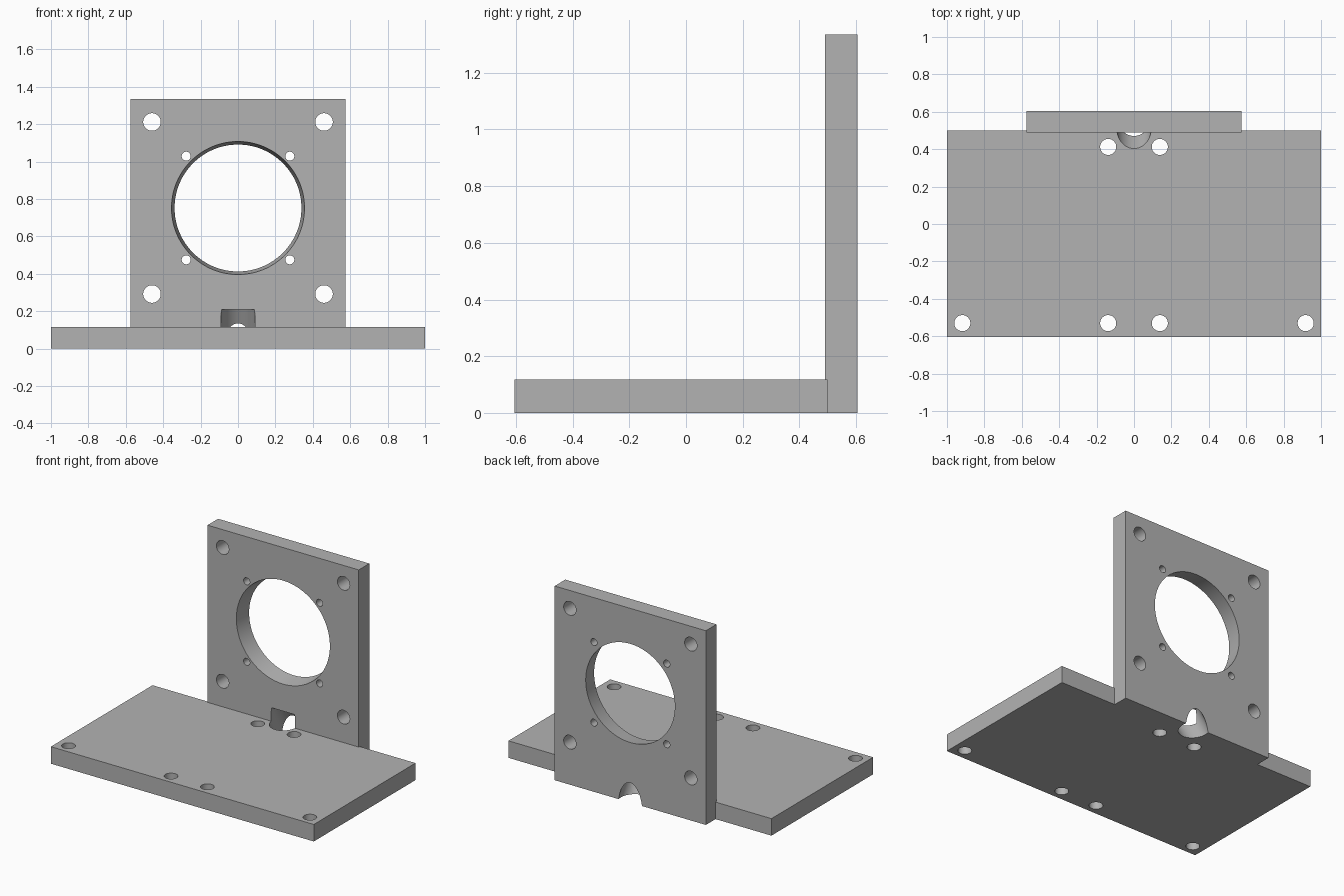
import bpy
import bmesh
from math import radians
from mathutils import Matrix, Vector

cube = bpy.data.objects.get("Cube")
if cube:
    bpy.data.objects.remove(cube, do_unlink=True)

grey = bpy.data.materials.new("plain grey")
grey.use_nodes = True
grey.diffuse_color = (0.45, 0.45, 0.45, 1)
grey.node_tree.nodes["Principled BSDF"].inputs["Base Color"].default_value = grey.diffuse_color


def add_box(bm, lo, hi):
    lo, hi = Vector(lo), Vector(hi)
    matrix = Matrix.Translation((lo + hi) / 2) @ Matrix.Diagonal((*(hi - lo), 1))
    bmesh.ops.create_cube(bm, size=1, matrix=matrix)


def add_cone(bm, centre, r1, r2, depth, tilt=0, sides=48):
    """Cylinder or cone whose axis is tilted about x."""
    matrix = Matrix.Translation(centre) @ Matrix.Rotation(radians(tilt), 4, 'X')
    bmesh.ops.create_cone(bm, cap_ends=True, segments=sides, radius1=r1,
                          radius2=r2, depth=depth, matrix=matrix)


def make_object(name, bm):
    mesh = bpy.data.meshes.new(name)
    bm.to_mesh(mesh)
    bm.free()
    mesh.materials.append(grey)
    obj = bpy.data.objects.new(name, mesh)
    bpy.context.collection.objects.link(obj)
    return obj


def cut(target, cutter):
    cutter.hide_render = True
    mod = target.modifiers.new("cut", 'BOOLEAN')
    mod.operation = 'DIFFERENCE'
    mod.solver = 'EXACT'
    mod.object = cutter
    bpy.context.view_layer.objects.active = target
    bpy.ops.object.modifier_apply(modifier=mod.name)


# Main bodies
FRONT, BACK, THICK = 0.49, 0.605, 0.117
bm = bmesh.new()
add_box(bm, (-1, -BACK, 0), (1, 0.5, THICK))
base = make_object("base_plate", bm)

bm = bmesh.new()
add_box(bm, (-0.575, FRONT, 0), (0.575, BACK, 1.335))
upright = make_object("upright_plate", bm)

# Seat in the base where the upright stands
bm = bmesh.new()
add_box(bm, (-0.575, FRONT, -0.1), (0.575, 0.7, 0.3))
seat = make_object("seat_cutter", bm)

# Tapered bore and the two square hole patterns of the upright
MID_Y, BORE_Z = (FRONT + BACK) / 2, 0.752
bm = bmesh.new()
add_cone(bm, (0, MID_Y, BORE_Z), 0.363, 0.332, 0.215, -90, 128)
for offset, radius in ((0.46, 0.047), (0.277, 0.024)):
    for sx in (-1, 1):
        for sz in (-1, 1):
            add_cone(bm, (sx * offset, MID_Y, BORE_Z + sz * offset),
                     radius, radius, 0.3, -90)
upright_holes = make_object("upright_hole_cutter", bm)

# Screw holes of the base
bm = bmesh.new()
for x, y in ((0.918, -0.53), (0.138, -0.53), (0.138, 0.412)):
    for side in (-1, 1):
        add_cone(bm, (side * x, y, THICK / 2), 0.043, 0.043, 0.4)
base_holes = make_object("base_hole_cutter", bm)

# Slanted cable passage, with a flat end inside the upright
tilt = radians(30)
up = Matrix.Rotation(tilt, 3, 'X') @ Vector((0, 0, 1))
start, top, bottom = Vector((0, 0.577, 0)), 0.2255, -0.25
bm = bmesh.new()
add_cone(bm, start + up * (top + bottom) / 2, 0.092, 0.092, top - bottom, 30, 64)
passage = make_object("passage_cutter", bm)

for target, cutters in ((base, (seat, base_holes, passage)),
                        (upright, (upright_holes, passage))):
    for cutter in cutters:
        cut(target, cutter)

for cutter in (seat, upright_holes, base_holes, passage):
    bpy.data.objects.remove(cutter, do_unlink=True)

# Smooth bores, sharp edges
bpy.ops.object.select_all(action='DESELECT')
for obj in (base, upright):
    obj.select_set(True)
bpy.context.view_layer.objects.active = base
bpy.ops.object.shade_smooth_by_angle(angle=radians(30))
